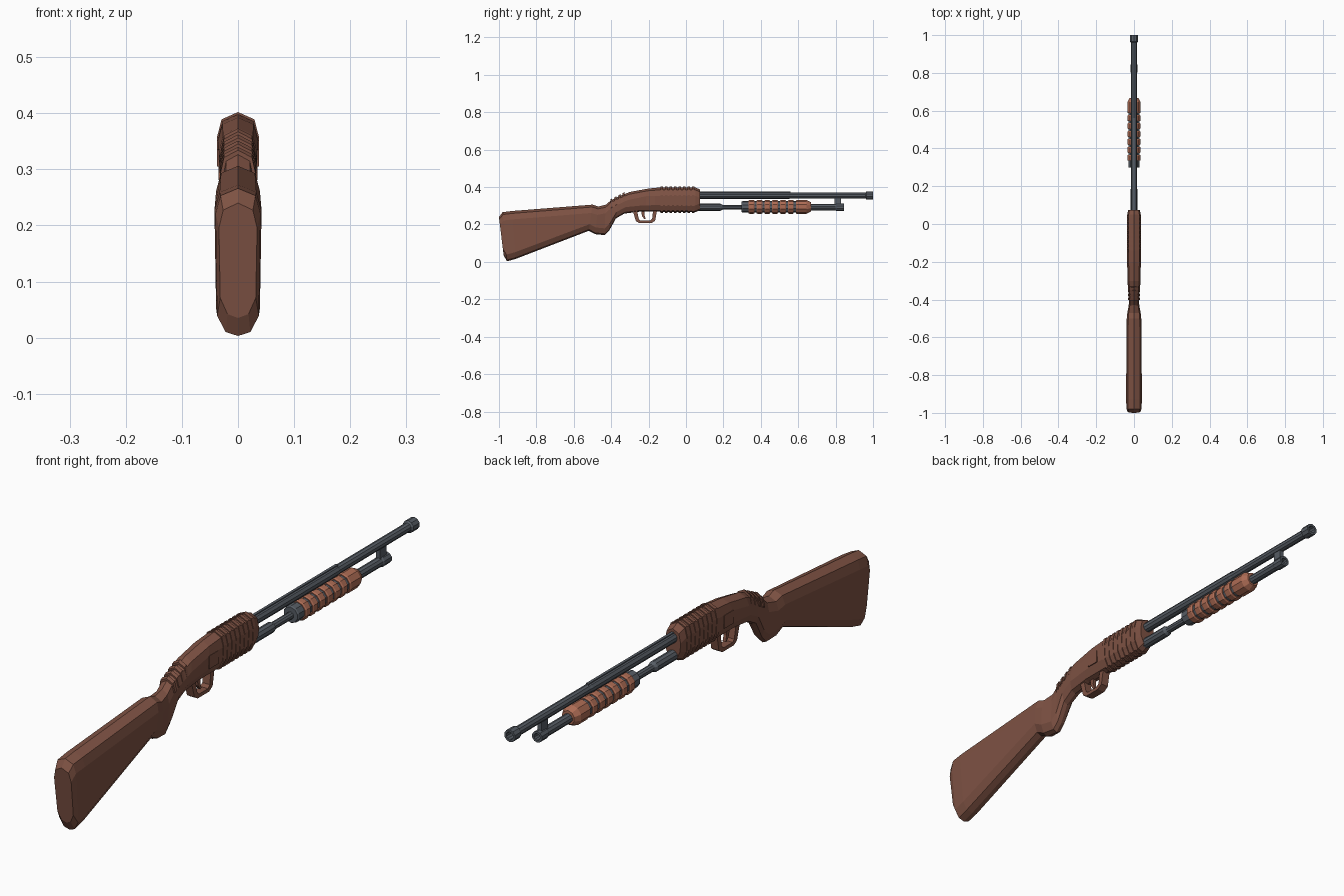
import bpy, bmesh, math

if "Cube" in bpy.data.objects:
    bpy.data.objects.remove(bpy.data.objects["Cube"])


def material(name, rgb):
    m = bpy.data.materials.new(name)
    m.diffuse_color = (*rgb, 1)
    m.use_nodes = True
    m.node_tree.nodes["Principled BSDF"].inputs["Base Color"].default_value = m.diffuse_color
    return m


BROWN = material("brown_body", (0.21, 0.085, 0.057))
TAN = material("tan_grip", (0.42, 0.15, 0.09))
METAL = material("grey_metal", (0.095, 0.11, 0.13))


def finish(name, bm, mat):
    bmesh.ops.recalc_face_normals(bm, faces=bm.faces)
    me = bpy.data.meshes.new(name)
    bm.to_mesh(me)
    bm.free()
    me.materials.append(mat)
    ob = bpy.data.objects.new(name, me)
    bpy.context.collection.objects.link(ob)
    return ob


def bridge(bm, a, b):
    for i in range(len(a)):
        j = (i + 1) % len(a)
        bm.faces.new((a[i], a[j], b[j], b[i]))


def section(yt, zt, yb, zb, hw):
    """Bevelled ten-sided slice between a top and a bottom point."""
    h = math.hypot(yt - yb, zt - zb)
    half = [(0, 0), (0.013 / h, 0.78), (0.045 / h, 1),
            (1 - 0.036 / h, 0.93), (1 - 0.007 / h, 0.55), (1, 0)]
    ring = half + [(t, -w) for t, w in half[-2:0:-1]]
    return [(w * hw, yt + (yb - yt) * t, zt + (zb - zt) * t) for t, w in ring]


def loft(name, stations, mat):
    bm = bmesh.new()
    rings = [[bm.verts.new(p) for p in section(*s)] for s in stations]
    for a, b in zip(rings, rings[1:]):
        bridge(bm, a, b)
    bm.faces.new(rings[0])
    bm.faces.new(rings[-1])
    return finish(name, bm, mat)


def lathe(name, profile, z, mat, n=10):
    """Revolve (y, radius) pairs around a line along y."""
    bm = bmesh.new()
    rings = []
    for y, r in profile:
        ang = [2 * math.pi * (i + 0.5) / n for i in range(n)]
        rings.append([bm.verts.new((r * math.cos(a), y, z + r * math.sin(a))) for a in ang])
    for a, b in zip(rings, rings[1:]):
        bridge(bm, a, b)
    bm.faces.new(rings[0])
    bm.faces.new(rings[-1])
    return finish(name, bm, mat)


def box(name, x, y, z, mat):
    bm = bmesh.new()
    bmesh.ops.create_cube(bm, size=1)
    for v in bm.verts:
        for i, (lo, hi) in enumerate((x, y, z)):
            v.co[i] = lo if v.co[i] < 0 else hi
    return finish(name, bm, mat)


# Stock, wrist and receiver as one loft
loft("stock_and_receiver", [
    (-1.0, 0.24, -0.975, 0.035, 0.034),
    (-0.98, 0.266, -0.957, 0.003, 0.040),
    (-0.93, 0.272, -0.91, 0.016, 0.042),
    (-0.50, 0.306, -0.52, 0.166, 0.039),
    (-0.47, 0.296, -0.485, 0.148, 0.036),
    (-0.43, 0.305, -0.435, 0.143, 0.028),
    (-0.40, 0.330, -0.41, 0.168, 0.027),
    (-0.36, 0.350, -0.375, 0.232, 0.030),
    (-0.30, 0.374, -0.33, 0.258, 0.034),
    (-0.20, 0.392, -0.25, 0.268, 0.036),
    (-0.14, 0.398, -0.14, 0.268, 0.036),
    (0.05, 0.398, 0.05, 0.266, 0.036),
    (0.075, 0.387, 0.075, 0.276, 0.031)], BROWN)

# Raised ribs round the receiver
for i in range(8):
    y = -0.135 + i * 0.024
    loft(f"receiver_rib_{i}", [(y, 0.402, y, 0.262, 0.0375),
                               (y + 0.013, 0.402, y + 0.013, 0.262, 0.0375)], BROWN)

# Thumb ridges on top of the wrist
for i in range(4):
    y, z = -0.405 + i * 0.022, 0.330 + i * 0.011
    loft(f"wrist_ridge_{i}", [(y, z + 0.004, y + 0.005, z - 0.075, 0.032),
                              (y + 0.010, z + 0.010, y + 0.015, z - 0.070, 0.032)], BROWN)

# Side panels
for s, side in ((1, "right"), (-1, "left")):
    box(f"side_panel_{side}", sorted((s * 0.03, s * 0.0372)), (-0.215, -0.165), (0.305, 0.352), BROWN)

# Trigger guard: outer and inner outline, given thickness
outer = [(-0.285, 0.275), (-0.268, 0.218), (-0.25, 0.207), (-0.185, 0.207), (-0.165, 0.22), (-0.155, 0.275)]
inner = [(-0.262, 0.275), (-0.252, 0.228), (-0.243, 0.22), (-0.192, 0.22), (-0.181, 0.23), (-0.176, 0.275)]
bm = bmesh.new()
loops = [[bm.verts.new((x, y, z)) for y, z in outer + inner[::-1]] for x in (-0.015, 0.015)]
bridge(bm, *loops)
for lp in loops:
    for i in range(5):
        bm.faces.new((lp[i], lp[i + 1], lp[10 - i], lp[11 - i]))
finish("trigger_guard", bm, BROWN)

# Trigger
bm = bmesh.new()
pts = [(-0.24, 0.275), (-0.235, 0.245), (-0.222, 0.228), (-0.216, 0.23), (-0.222, 0.25), (-0.22, 0.275)]
loops = [[bm.verts.new((x, y, z)) for y, z in pts] for x in (-0.006, 0.006)]
bridge(bm, *loops)
for lp in loops:
    bm.faces.new(lp)
finish("trigger", bm, BROWN)

# Barrel with muzzle ring and open bore
lathe("barrel", [(0.05, 0.018), (0.55, 0.018), (0.56, 0.016), (0.96, 0.016), (0.965, 0.022),
                 (1.0, 0.022), (1.0, 0.014), (0.93, 0.014)], 0.355, METAL)
box("barrel_rib", (-0.005, 0.005), (0.07, 0.56), (0.365, 0.375), METAL)

# Magazine tube under the barrel
lathe("magazine_tube", [(0.05, 0.019), (0.185, 0.019), (0.195, 0.013), (0.32, 0.013), (0.33, 0.017),
                        (0.80, 0.017), (0.805, 0.020), (0.845, 0.020), (0.845, 0.012),
                        (0.82, 0.012)], 0.292, METAL)
box("barrel_bracket", (-0.008, 0.008), (0.795, 0.83), (0.30, 0.345), METAL)

# Sliding grip: collar and core, ribs, tapered nose
lathe("grip_collar", [(0.298, 0.028), (0.303, 0.031), (0.60, 0.031)], 0.294, METAL)
for i in range(6):
    y = 0.335 + i * 0.042
    lathe(f"grip_rib_{i}", [(y, 0.034), (y + 0.005, 0.037), (y + 0.026, 0.037), (y + 0.031, 0.034)], 0.294, TAN)
lathe("grip_nose", [(0.587, 0.034), (0.592, 0.037), (0.645, 0.037), (0.668, 0.025)], 0.294, TAN)
